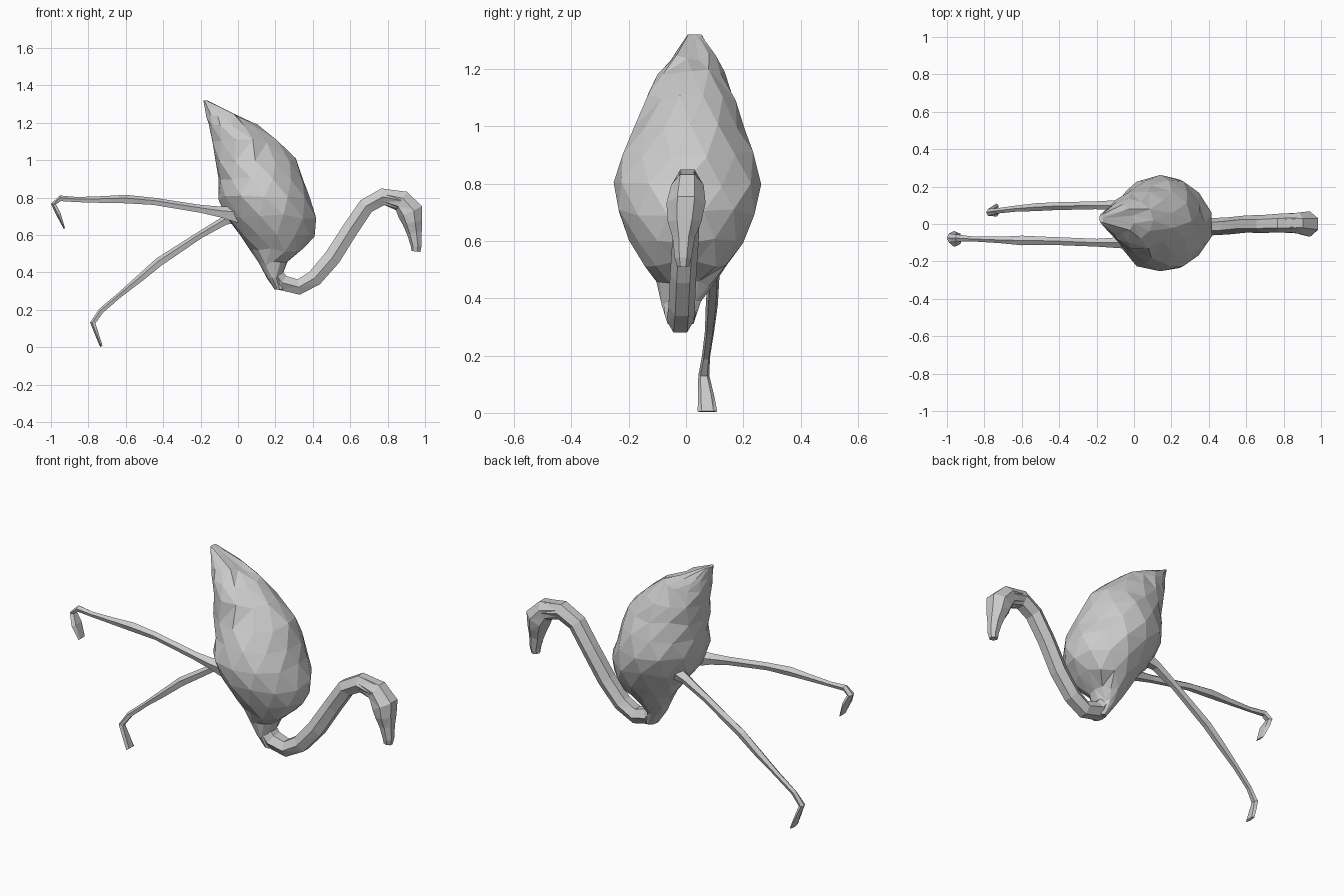
import bpy, bmesh, math, random
from mathutils import Vector

random.seed(4)


def loft(name, rings, sides, axis=None, jitter=0.0, phase=0.0):
    """Rings are (x, y, z, in-plane radius, y radius), swept in the xz plane."""
    bm = bmesh.new()
    loops = []
    for i, (x, y, z, a, b) in enumerate(rings):
        p, q = rings[max(i - 1, 0)], rings[min(i + 1, len(rings) - 1)]
        t = Vector((q[0] - p[0], 0, q[2] - p[2])).normalized()
        u = Vector(axis) if axis else Vector((t.z, 0, -t.x))
        loop = []
        for k in range(sides):
            ang = 2 * math.pi * (k + phase + (0.5 * (i % 2) if jitter else 0)) / sides
            s = 1 + random.uniform(-jitter, jitter)
            co = Vector((x, y, z)) + u * (a * s * math.cos(ang))
            co.y += b * s * math.sin(ang)
            if jitter and 0 < i < len(rings) - 1:
                co.z += random.uniform(-jitter, jitter) * 0.4
            loop.append(bm.verts.new(co))
        loops.append(loop)
    for l0, l1 in zip(loops, loops[1:]):
        for k in range(sides):
            j = (k + 1) % sides
            bm.faces.new((l0[k], l0[j], l1[j], l1[k]))
    bm.faces.new(loops[0])
    bm.faces.new(loops[-1])
    bmesh.ops.triangulate(bm, faces=bm.faces[:], quad_method='SHORT_EDGE')
    bmesh.ops.recalc_face_normals(bm, faces=bm.faces[:])
    me = bpy.data.meshes.new(name)
    bm.to_mesh(me)
    bm.free()
    ob = bpy.data.objects.new(name, me)
    bpy.context.collection.objects.link(ob)
    return ob


# body: (z, left x, right x, centre y, half width)
profile = [
    (1.32, -0.185, -0.165, 0.03, 0.025), (1.24, -0.17, 0.0, 0.025, 0.08),
    (1.19, -0.16, 0.10, 0.02, 0.115), (1.10, -0.145, 0.21, 0.02, 0.155),
    (1.00, -0.125, 0.31, 0.015, 0.19), (0.90, -0.105, 0.355, 0.01, 0.235),
    (0.80, -0.105, 0.385, 0.0, 0.255), (0.70, -0.06, 0.42, 0.0, 0.24),
    (0.60, 0.01, 0.405, 0.0, 0.195), (0.52, 0.07, 0.355, 0.0, 0.145),
    (0.45, 0.11, 0.265, -0.005, 0.10), (0.38, 0.152, 0.235, -0.015, 0.07),
    (0.31, 0.195, 0.25, -0.02, 0.045),
]
loft("body", [((l + r) / 2, y, z, (r - l) / 2, w) for z, l, r, y, w in profile],
     12, axis=(1, 0, 0), jitter=0.03)

# curved neck
loft("neck", [
    (0.19, -0.02, 0.41, 0.04, 0.06), (0.235, -0.02, 0.345, 0.05, 0.055),
    (0.325, -0.02, 0.322, 0.048, 0.048), (0.41, -0.015, 0.37, 0.05, 0.046),
    (0.505, -0.01, 0.48, 0.052, 0.046), (0.60, 0.0, 0.63, 0.05, 0.046),
    (0.685, 0.0, 0.755, 0.05, 0.048), (0.775, 0.005, 0.805, 0.052, 0.05),
    (0.87, 0.005, 0.785, 0.055, 0.055)], 6, phase=0.5)

# head bending down into the bill
loft("head_and_bill", [
    (0.79, 0.005, 0.805, 0.045, 0.045), (0.875, 0.005, 0.785, 0.06, 0.058),
    (0.925, 0.0, 0.725, 0.073, 0.07), (0.935, -0.005, 0.665, 0.055, 0.06),
    (0.945, -0.008, 0.61, 0.042, 0.04), (0.955, -0.01, 0.54, 0.03, 0.03),
    (0.952, -0.01, 0.512, 0.025, 0.022)], 7)

# legs with folded feet
loft("raised_leg", [
    (0.05, -0.09, 0.70, 0.06, 0.05), (-0.09, -0.10, 0.72, 0.032, 0.03),
    (-0.20, -0.10, 0.738, 0.023, 0.022), (-0.45, -0.09, 0.778, 0.021, 0.022),
    (-0.60, -0.088, 0.79, 0.025, 0.027), (-0.72, -0.085, 0.788, 0.02, 0.018),
    (-0.86, -0.08, 0.788, 0.015, 0.014), (-0.95, -0.075, 0.795, 0.017, 0.02),
    (-0.985, -0.075, 0.765, 0.015, 0.025), (-0.958, -0.08, 0.71, 0.014, 0.045),
    (-0.928, -0.08, 0.635, 0.004, 0.03)], 5)
loft("lowered_leg", [
    (0.06, 0.09, 0.72, 0.055, 0.05), (-0.07, 0.10, 0.675, 0.026, 0.03),
    (-0.20, 0.10, 0.60, 0.021, 0.022), (-0.42, 0.095, 0.455, 0.026, 0.022),
    (-0.52, 0.09, 0.37, 0.022, 0.022), (-0.63, 0.082, 0.28, 0.015, 0.017),
    (-0.73, 0.07, 0.195, 0.016, 0.015), (-0.775, 0.062, 0.13, 0.016, 0.02),
    (-0.75, 0.07, 0.06, 0.011, 0.03), (-0.73, 0.075, 0.005, 0.008, 0.036)], 5)
